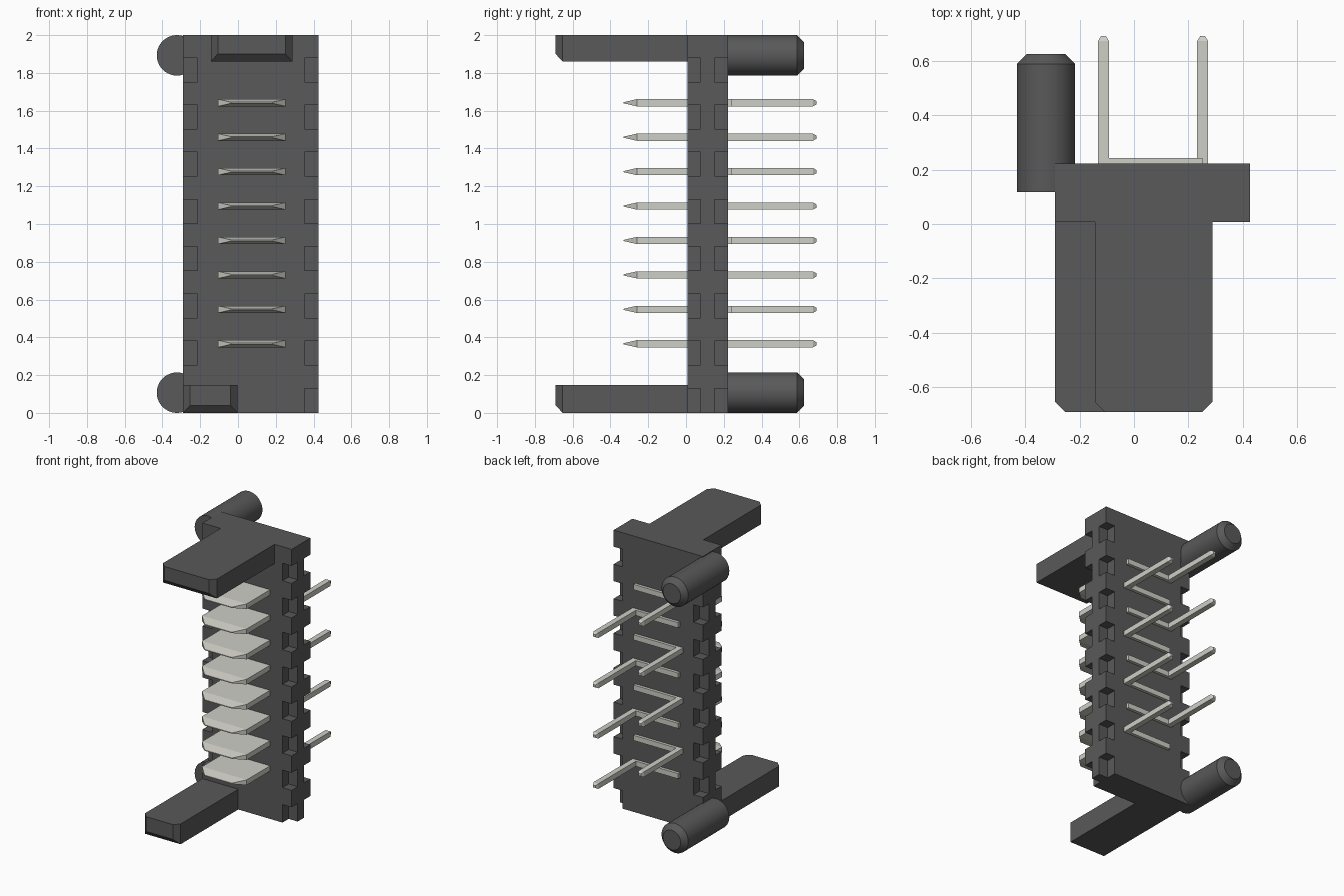
import bpy, bmesh, math

if "Cube" in bpy.data.objects:
    bpy.data.objects.remove(bpy.data.objects["Cube"])


def material(name, rgb):
    m = bpy.data.materials.new(name)
    m.diffuse_color = (*rgb, 1)
    m.use_nodes = True
    m.node_tree.nodes["Principled BSDF"].inputs["Base Color"].default_value = m.diffuse_color
    return m


DARK = material("dark_plastic", (0.1, 0.1, 0.1))
METAL = material("pin_metal", (0.62, 0.62, 0.57))


def rect(y, x0, x1, z0, z1):
    return [(x0, y, z0), (x1, y, z0), (x1, y, z1), (x0, y, z1)]


def circle(y, cx, cz, r, n=40):
    return [(cx + r * math.cos(2 * math.pi * i / n), y,
             cz + r * math.sin(2 * math.pi * i / n)) for i in range(n)]


def add_loft(bm, rings):
    """Closed solid through equal-sized rings stacked along y."""
    loops = [[bm.verts.new(p) for p in ring] for ring in rings]
    n = len(loops[0])
    for a, b in zip(loops, loops[1:]):
        for i in range(n):
            j = (i + 1) % n
            bm.faces.new((a[i], a[j], b[j], b[i]))
    bm.faces.new(loops[0])
    bm.faces.new(loops[-1])


def mesh_from(name, lofts, mat):
    bm = bmesh.new()
    for rings in lofts:
        add_loft(bm, rings)
    bmesh.ops.recalc_face_normals(bm, faces=bm.faces)
    me = bpy.data.meshes.new(name)
    bm.to_mesh(me)
    bm.free()
    me.materials.append(mat)
    return me


def place(name, me, z=0.0):
    ob = bpy.data.objects.new(name, me)
    ob.location.z = z
    bpy.context.collection.objects.link(ob)
    return ob


X0, X1, Y0, Y1 = -0.29, 0.425, 0.007, 0.222

# Housing slab with rows of notches cut into its four upright edges
housing = place("housing", mesh_from(
    "housing", [[rect(Y0, X0, X1, 0, 2), rect(Y1, X0, X1, 0, 2)]], DARK))
cuts = []
for k in range(8):
    z0, z1 = 0.25 * k + (0.003 if k else -0.05), 0.25 * k + 0.13
    for xa, xb in ((X0 - 0.05, -0.215), (0.352, X1 + 0.05)):
        if k == 0 and xa < 0:
            continue  # solid corner at the lower tongue and peg
        for ya, yb in ((Y0 - 0.05, 0.077), (0.151, Y1 + 0.05)):
            cuts.append([rect(ya, xa, xb, z0, z1), rect(yb, xa, xb, z0, z1)])
cutter = place("notch_cutter", mesh_from("notch_cutter", cuts, DARK))
cutter.hide_render = True
mod = housing.modifiers.new("notches", 'BOOLEAN')
mod.operation = 'DIFFERENCE'
mod.solver = 'EXACT'
mod.object = cutter
bpy.context.view_layer.objects.active = housing
bpy.ops.object.modifier_apply(modifier=mod.name)
bpy.data.objects.remove(cutter)

# Guide tongues at the front, bevelled at the tip on both sides and below
for name, xa, xb, za, zb in (("upper_tongue", -0.144, 0.288, 1.86, 2.0),
                             ("lower_tongue", X0, -0.003, 0.0, 0.147)):
    c = 0.037
    place(name, mesh_from(name, [[rect(Y0 + 0.001, xa, xb, za, zb),
                                  rect(-0.653, xa, xb, za, zb),
                                  rect(-0.69, xa + c, xb - c, za + c + 0.003, zb)]], DARK))

# Round locating pegs at the back
for name, cz in (("lower_peg", 0.107), ("upper_peg", 1.893)):
    cx, r = -0.323, 0.107
    peg = place(name, mesh_from(name, [[circle(0.118, cx, cz, r), circle(0.588, cx, cz, r),
                                        circle(0.624, cx, cz, 0.071)]], DARK))
    bpy.ops.object.select_all(action='DESELECT')
    peg.select_set(True)
    bpy.context.view_layer.objects.active = peg
    bpy.ops.object.shade_smooth_by_angle(angle=math.radians(30))

# Contacts: a flat pointed blade in front and a thin solder pin behind
T = 0.019


def contact_mesh(name, px):
    blade = [rect(-0.33, -0.037, 0.182, -0.003, 0.003),
             rect(-0.26, -0.106, 0.252, -T, T),
             rect(0.243, -0.106, 0.252, -T, T)]
    pin = [rect(0.2, px - 0.02, px + 0.02, -T, T),
           rect(0.672, px - 0.02, px + 0.02, -T, T),
           rect(0.69, px - 0.009, px + 0.009, -0.009, 0.009)]
    return mesh_from(name, [blade, pin], METAL)


contacts = [contact_mesh("contact_left", -0.112), contact_mesh("contact_right", 0.252)]
for i in range(8):
    place(f"contact_{i + 1}", contacts[i % 2], 1.642 - 0.1823 * i)
